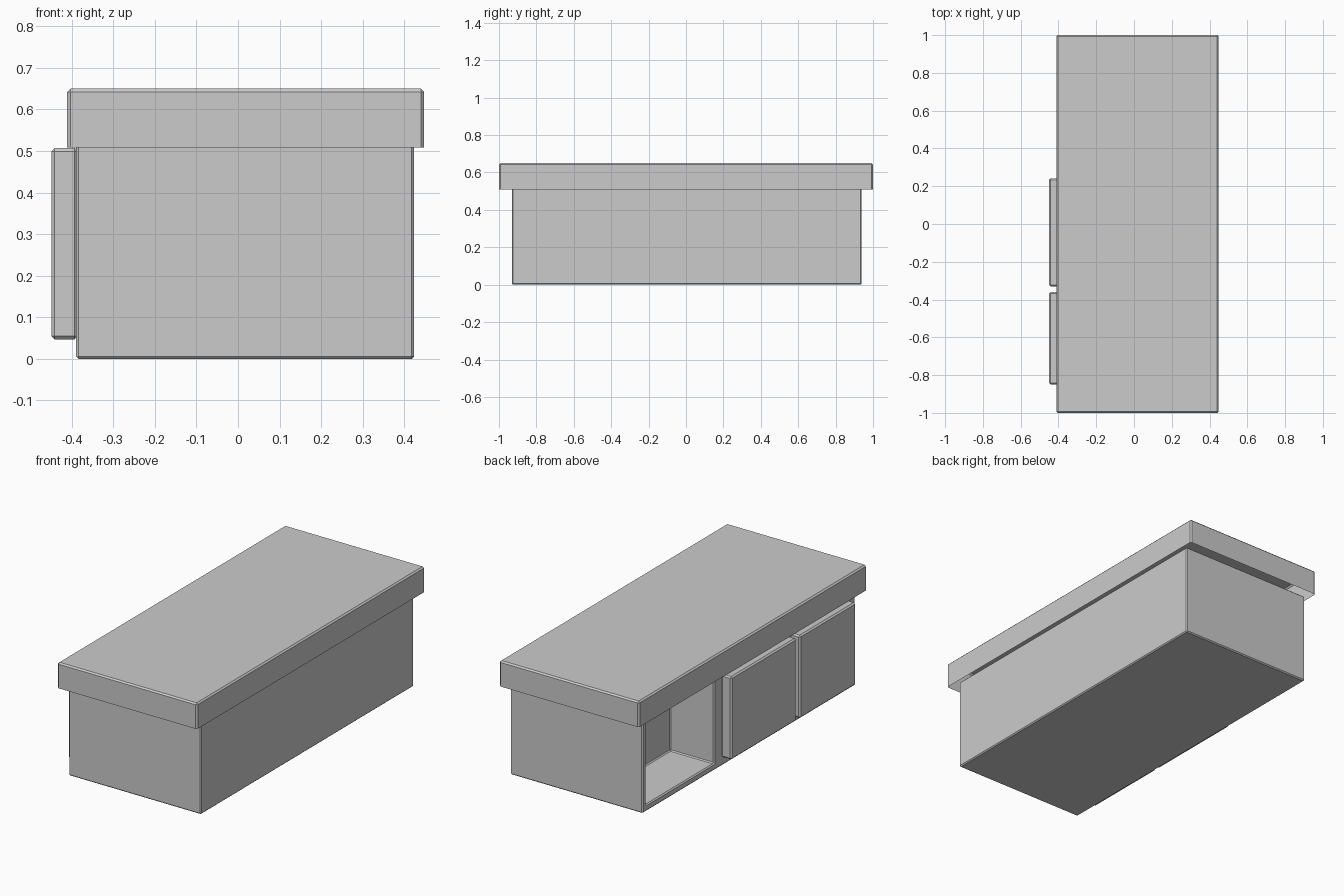
import bpy, bmesh

if "Cube" in bpy.data.objects:
    bpy.data.objects.remove(bpy.data.objects["Cube"])


def box(name, lo, hi, bevel=0.0, open_bottom=False):
    """Axis-aligned box from corner to corner, with optional chamfer and open underside."""
    bm = bmesh.new()
    bmesh.ops.create_cube(bm, size=1)
    for v in bm.verts:
        v.co = [(a + b) / 2 + c * (b - a) for a, b, c in zip(lo, hi, v.co)]
    if open_bottom:
        under = [f for f in bm.faces if f.normal.z < -0.5]
        bmesh.ops.delete(bm, geom=under, context='FACES_ONLY')
    mesh = bpy.data.meshes.new(name)
    bm.to_mesh(mesh)
    bm.free()
    obj = bpy.data.objects.new(name, mesh)
    bpy.context.collection.objects.link(obj)
    if bevel:
        add_bevel(obj, bevel)
    return obj


def add_bevel(obj, width):
    mod = obj.modifiers.new("edge_chamfer", 'BEVEL')
    mod.width = width
    mod.segments = 1
    mod.limit_method = 'ANGLE'


# Cabinet body with an open niche at the back end of its left side
body = box("cabinet_body", (-0.39, -0.93, 0), (0.424, 0.938, 0.515))
cutter = box("niche_cutter", (-0.6, 0.31, 0.038), (-0.12, 0.905, 0.503))
cutter.hide_render = True
cutter.hide_viewport = True
cut = body.modifiers.new("niche", 'BOOLEAN')
cut.operation = 'DIFFERENCE'
cut.solver = 'EXACT'
cut.object = cutter
add_bevel(body, 0.008)

# Lid: overhanging shell, open underneath
box("lid", (-0.411, -1, 0.508), (0.448, 1, 0.65), 0.008, open_bottom=True)

# Two door panels standing proud of the left side
for name, y0, y1 in (("front_door", -0.85, -0.36), ("middle_door", -0.33, 0.242)):
    box(name, (-0.449, y0, 0.047), (-0.385, y1, 0.507), 0.008)
